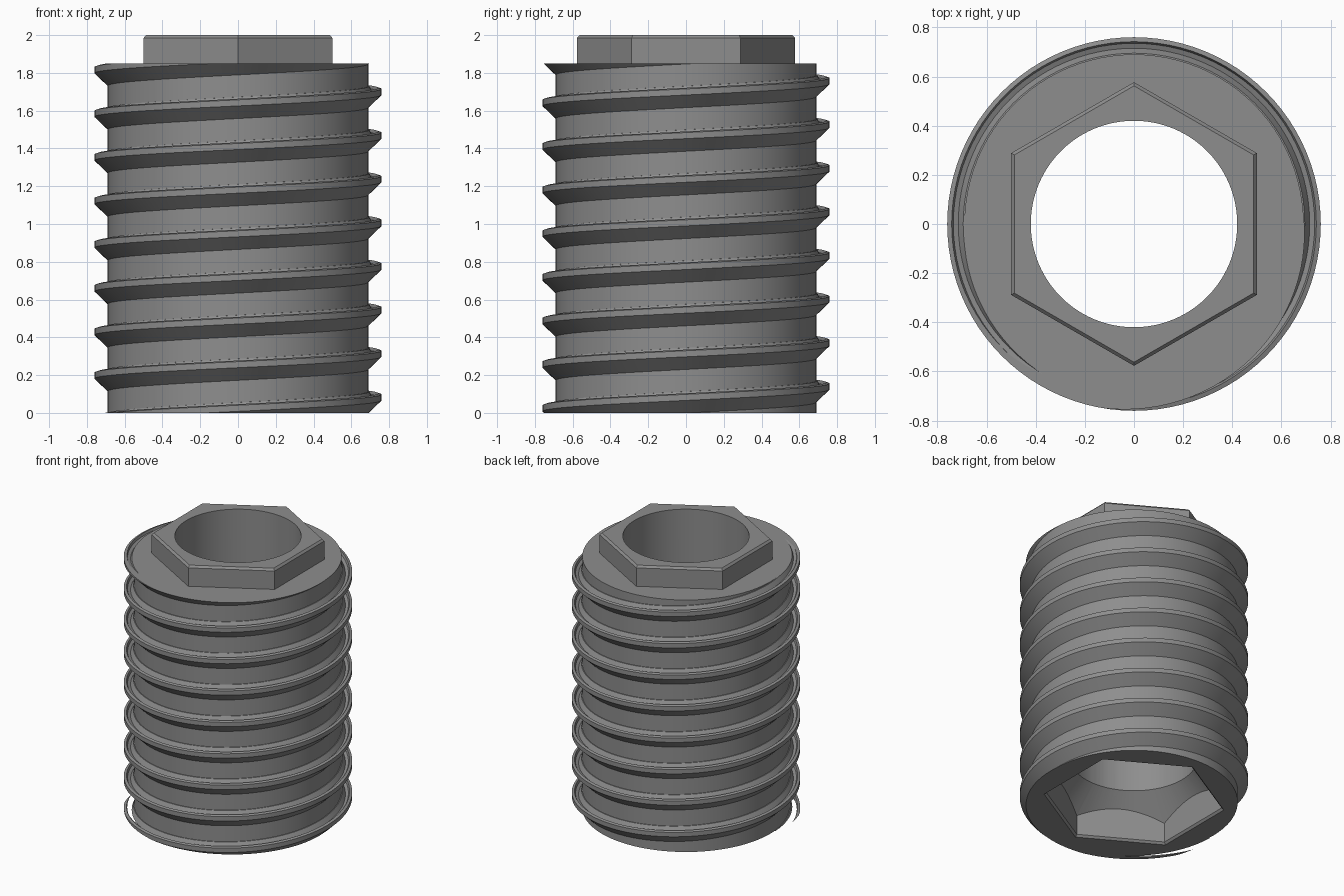
import bpy, bmesh
from math import cos, sin, pi

if "Cube" in bpy.data.objects:
    bpy.data.objects.remove(bpy.data.objects["Cube"], do_unlink=True)

BODY_R, BODY_H, TOP = 0.69, 1.85, 2.0
BORE_R, HEX_R, SOCKET_R = 0.42, 0.577, 0.592
CHAMFER, PITCH, STEPS = 0.015, 0.231, 96

metal = bpy.data.materials.new("grey_metal")
metal.use_nodes = True
metal.diffuse_color = (0.27, 0.27, 0.27, 1)
metal.node_tree.nodes["Principled BSDF"].inputs["Base Color"].default_value = (0.27, 0.27, 0.27, 1)


def finish(name, bm):
    bmesh.ops.recalc_face_normals(bm, faces=bm.faces)
    mesh = bpy.data.meshes.new(name)
    bm.to_mesh(mesh)
    bm.free()
    mesh.materials.append(metal)
    obj = bpy.data.objects.new(name, mesh)
    bpy.context.collection.objects.link(obj)
    return obj


def lathe(name, profile, sides):
    """Solid with the given (radius, height) rings; corners point along y."""
    bm = bmesh.new()
    rings = [[bm.verts.new((r * cos(pi / 2 + 2 * pi * i / sides),
                            r * sin(pi / 2 + 2 * pi * i / sides), z))
              for i in range(sides)] for r, z in profile]
    for a, b in zip(rings, rings[1:]):
        for i in range(sides):
            j = (i + 1) % sides
            bm.faces.new((a[i], a[j], b[j], b[i]))
    bm.faces.new(rings[0])
    bm.faces.new(rings[-1])
    return finish(name, bm)


def activate(obj):
    bpy.ops.object.select_all(action='DESELECT')
    obj.select_set(True)
    bpy.context.view_layer.objects.active = obj


def combine(obj, other, operation):
    mod = obj.modifiers.new(operation, 'BOOLEAN')
    mod.operation, mod.solver, mod.object = operation, 'EXACT', other
    activate(obj)
    bpy.ops.object.modifier_apply(modifier=mod.name)
    bpy.data.objects.remove(other, do_unlink=True)


# Barrel with a chamfered hexagonal boss on top
barrel = lathe("hollow_barrel", [(BODY_R, 0), (BODY_R, BODY_H)], STEPS)
boss = lathe("hex_boss", [(HEX_R, BODY_H - 0.1), (HEX_R, TOP - CHAMFER),
                          (HEX_R - CHAMFER, TOP)], 6)
combine(barrel, boss, 'UNION')

# Through bore
combine(barrel, lathe("bore_cutter", [(BORE_R, -0.1), (BORE_R, TOP + 0.1)], STEPS),
        'DIFFERENCE')

# Hexagonal socket underneath, tapering into the bore
socket = lathe("socket_cutter", [(SOCKET_R + 2 * CHAMFER, -CHAMFER),
                                 (SOCKET_R, CHAMFER), (SOCKET_R, 0.5)], 6)
taper = lathe("taper_cutter", [(0.85, -0.1), (0.4, 0.35)], STEPS)
combine(socket, taper, 'INTERSECT')
combine(barrel, socket, 'DIFFERENCE')

# Helical thread with a sloped underside and grooved top, trimmed to the barrel
section = [(0.67, -0.02), (0.76, 0.066), (0.76, 0.098), (0.742, 0.104),
           (0.735, 0.088), (0.715, 0.08), (0.695, 0.113), (0.67, 0.115)]
bm = bmesh.new()
previous = None
for i in range(int(-0.7 * STEPS), int(8.3 * STEPS)):
    turn = i / STEPS
    a = 2 * pi * turn + pi / 2
    a -= pi / 2
    ring = [bm.verts.new((r * cos(a), r * sin(a), z + PITCH * turn)) for r, z in section]
    if previous:
        for k in range(len(section)):
            n = (k + 1) % len(section)
            bm.faces.new((previous[k], previous[n], ring[n], ring[k]))
    previous = ring
for height, normal in ((0, -1), (BODY_H, 1)):
    cut = bmesh.ops.bisect_plane(bm, geom=bm.verts[:] + bm.edges[:] + bm.faces[:],
                                 plane_co=(0, 0, height), plane_no=(0, 0, normal),
                                 clear_outer=True)
    edges = [e for e in cut["geom_cut"] if isinstance(e, bmesh.types.BMEdge)]
    bmesh.ops.triangle_fill(bm, use_beauty=True, edges=edges)
thread = finish("helical_thread", bm)

for obj in (barrel, thread):
    activate(obj)
    bpy.ops.object.shade_smooth_by_angle(angle=pi / 9)
